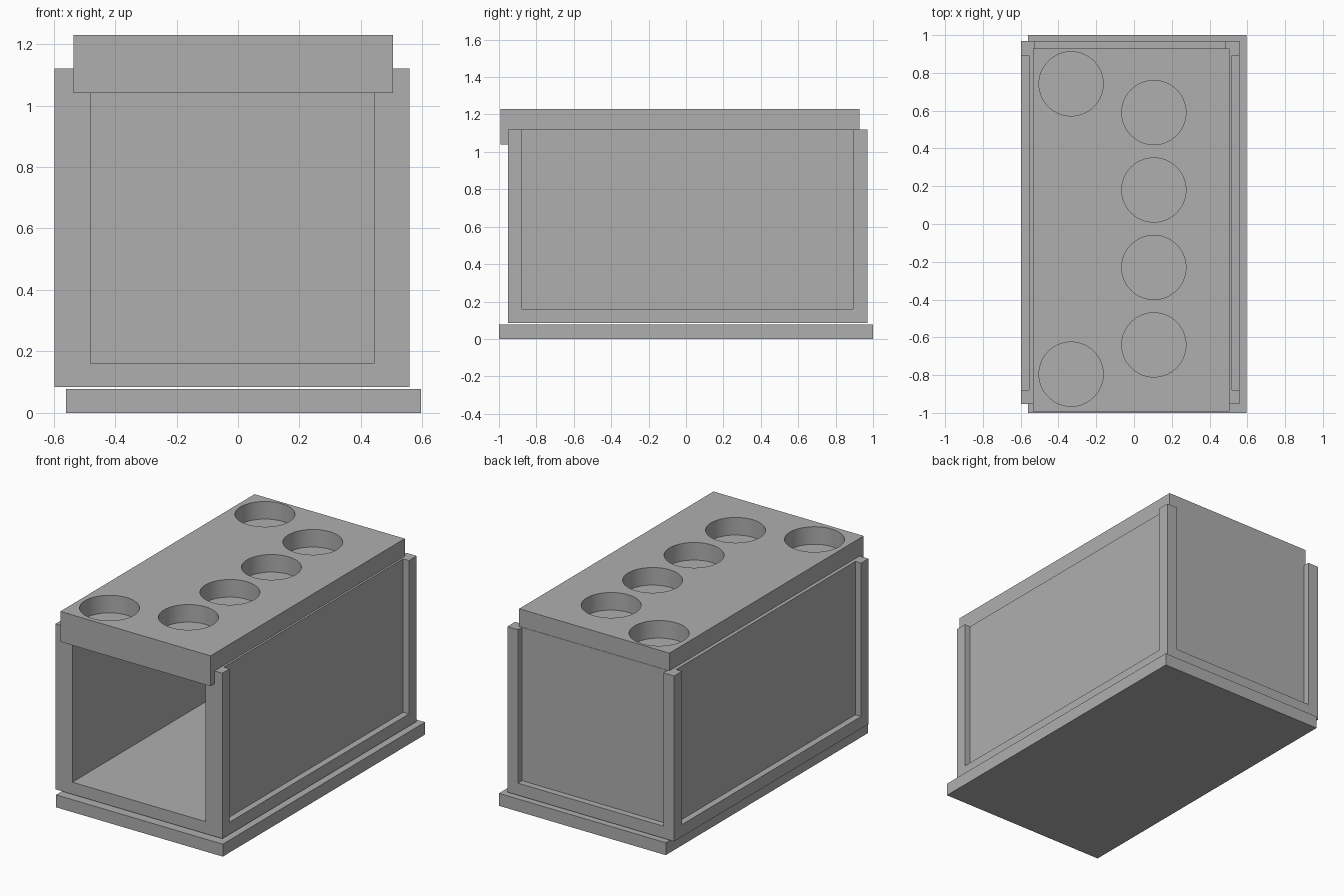
import bpy
import bmesh
from mathutils import Matrix, Vector

cube = bpy.data.objects.get("Cube")
if cube:
    bpy.data.objects.remove(cube, do_unlink=True)

grey = bpy.data.materials.new("plain_grey")
grey.use_nodes = True
colour = (0.43, 0.43, 0.43, 1)
grey.diffuse_color = colour
grey.node_tree.nodes["Principled BSDF"].inputs["Base Color"].default_value = colour


def finish(name, bm):
    mesh = bpy.data.meshes.new(name)
    bm.to_mesh(mesh)
    bm.free()
    mesh.materials.append(grey)
    obj = bpy.data.objects.new(name, mesh)
    bpy.context.collection.objects.link(obj)
    return obj


def box(name, x, y, z):
    """Box from (min, max) pairs on each axis."""
    low, high = map(Vector, zip(x, y, z))
    bm = bmesh.new()
    size = Matrix.Diagonal((high - low).to_4d())
    bmesh.ops.create_cube(bm, size=1, matrix=Matrix.Translation((low + high) / 2) @ size)
    return finish(name, bm)


def cylinder(name, x, y, z, radius, depth):
    bm = bmesh.new()
    bmesh.ops.create_cone(bm, cap_ends=True, segments=64, radius1=radius, radius2=radius,
                          depth=depth, matrix=Matrix.Translation((x, y, z)))
    return finish(name, bm)


def boolean(target, tools, operation):
    """Apply each tool to the target, then discard the tool."""
    for tool in tools:
        mod = target.modifiers.new("cut", "BOOLEAN")
        mod.operation = operation
        mod.solver = "EXACT"
        mod.object = tool
        bpy.context.view_layer.objects.active = target
        bpy.ops.object.modifier_apply(modifier=mod.name)
        bpy.data.objects.remove(tool, do_unlink=True)


# Base plate, shifted a little from the body
box("base_plate", (-0.56, 0.595), (-1, 1), (0, 0.078))

# Body: open front and top, with shallow panels sunk between the corner posts
left, right, front, back, top = 0.558, -0.597, -0.952, 0.97, 1.12
floor, sink, over = 0.16, 0.04, 1.3
body = box("body", (right, left), (front, back), (0.084, top))
boolean(body, [
    box("interior_cutter", (-0.48, 0.443), (-1.2, 0.83), (floor, over)),
    box("right_panel_cutter", (-0.8, right + sink), (-0.88, 0.893), (floor, over)),
    box("left_panel_cutter", (left - sink, 0.8), (-0.88, 0.893), (floor, over)),
    box("back_panel_cutter", (-0.523, 0.485), (back - sink, 1.2), (floor, over)),
], "DIFFERENCE")

# Lid with a front lip and six round holes
lid = box("lid", (-0.535, 0.505), (-0.993, 0.928), (top, 1.23))
boolean(lid, [box("lip", (-0.535, 0.505), (-0.993, front), (1.04, 1.15))], "UNION")
centres = [(0.105, 0.59 - 0.41 * i) for i in range(4)] + [(-0.333, 0.742), (-0.333, -0.795)]
boolean(lid, [cylinder("hole_cutter", x, y, 1.22, 0.17, 0.2) for x, y in centres], "DIFFERENCE")

# Smooth hole walls, sharp corners
bpy.ops.object.select_all(action="DESELECT")
lid.select_set(True)
bpy.context.view_layer.objects.active = lid
bpy.ops.object.shade_smooth_by_angle()
